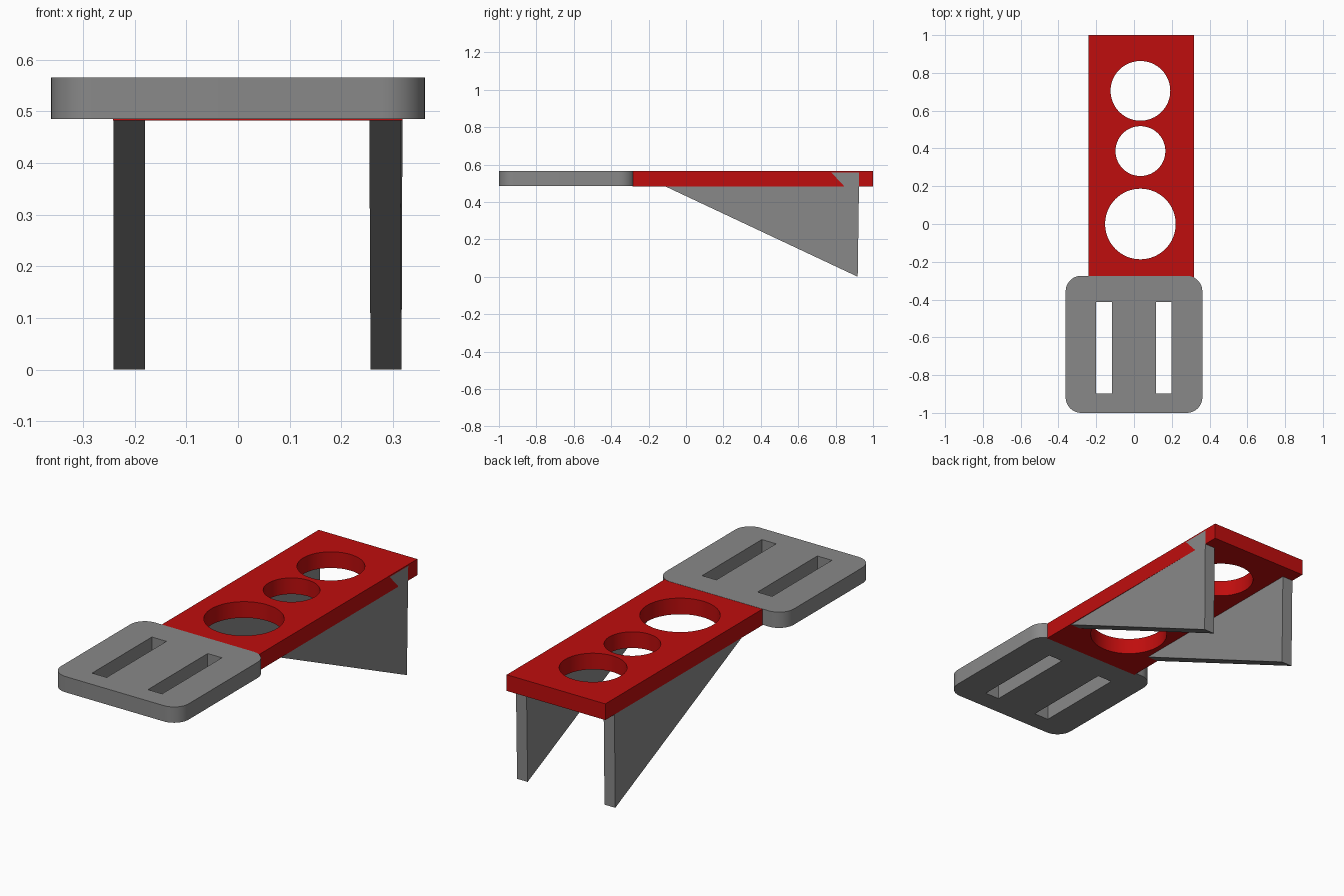
import bpy, bmesh
from math import cos, sin, pi, radians
from mathutils import Vector

cube = bpy.data.objects.get("Cube")
if cube:
    bpy.data.objects.remove(cube, do_unlink=True)


def material(name, rgb):
    m = bpy.data.materials.new(name)
    m.use_nodes = True
    m.diffuse_color = (*rgb, 1)
    m.node_tree.nodes["Principled BSDF"].inputs["Base Color"].default_value = (*rgb, 1)
    return m


red = material("red", (0.52, 0.004, 0.004))
grey = material("grey", (0.25, 0.25, 0.25))


def rect(x0, x1, y0, y1):
    return [(x0, y0), (x1, y0), (x1, y1), (x0, y1)]


def circle(cx, cy, r, n=64):
    return [(cx + r * cos(2 * pi * i / n), cy + r * sin(2 * pi * i / n)) for i in range(n)]


def rounded_rect(x0, x1, y0, y1, r, n=10):
    corners = [(x1 - r, y1 - r), (x0 + r, y1 - r), (x0 + r, y0 + r), (x1 - r, y0 + r)]
    return [(cx + r * cos(pi / 2 * (k + i / n)), cy + r * sin(pi / 2 * (k + i / n)))
            for k, (cx, cy) in enumerate(corners) for i in range(n + 1)]


def prism(name, loops, place, direction, mat):
    """Fill an outline with holes, then extrude it along a direction."""
    bm = bmesh.new()
    for loop in loops:
        vs = [bm.verts.new(place(a, b)) for a, b in loop]
        for i, v in enumerate(vs):
            bm.edges.new((vs[i - 1], v))
    bmesh.ops.triangle_fill(bm, edges=bm.edges[:], use_beauty=True,
                            normal=Vector(direction).normalized())
    ext = bmesh.ops.extrude_face_region(bm, geom=bm.faces[:], use_keep_orig=True)
    moved = [g for g in ext["geom"] if isinstance(g, bmesh.types.BMVert)]
    bmesh.ops.translate(bm, verts=moved, vec=direction)
    bmesh.ops.recalc_face_normals(bm, faces=bm.faces[:])
    mesh = bpy.data.meshes.new(name)
    bm.to_mesh(mesh)
    bm.free()
    mesh.materials.append(mat)
    ob = bpy.data.objects.new(name, mesh)
    bpy.context.collection.objects.link(ob)
    bpy.ops.object.select_all(action="DESELECT")
    ob.select_set(True)
    bpy.context.view_layer.objects.active = ob
    bpy.ops.object.shade_smooth_by_angle(angle=radians(30))
    return ob


# Slotted plate with rounded corners
slots = [rect(-0.2, -0.117, -0.898, -0.413), rect(0.117, 0.198, -0.898, -0.413)]
prism("slotted_plate", [rounded_rect(-0.362, 0.362, -1, -0.274, 0.083)] + slots,
      lambda x, y: (x, y, 0.485), (0, 0, 0.081), grey)

# Long bar with three round holes
holes = [circle(0.034, y, r) for y, r in ((0, 0.187), (0.386, 0.132), (0.705, 0.158))]
prism("bar", [rect(-0.242, 0.318, -0.286, 1)] + holes,
      lambda x, y: (x, y, 0.482), (0, 0, 0.083), red)

# Triangular supports; the left one leans out through the side of the bar
profile = [(-0.27, 0.558), (0.918, 0), (0.926, 0.558)]
prism("support_right", [profile], lambda y, z: (-0.241, y, z), (0.061, 0, 0), grey)
prism("support_left", [profile],
      lambda y, z: (0.318 + 0.004 * (y - 0.84 + 0.93 * (z - 0.49)), y, z),
      (-0.06, 0, 0), grey)
